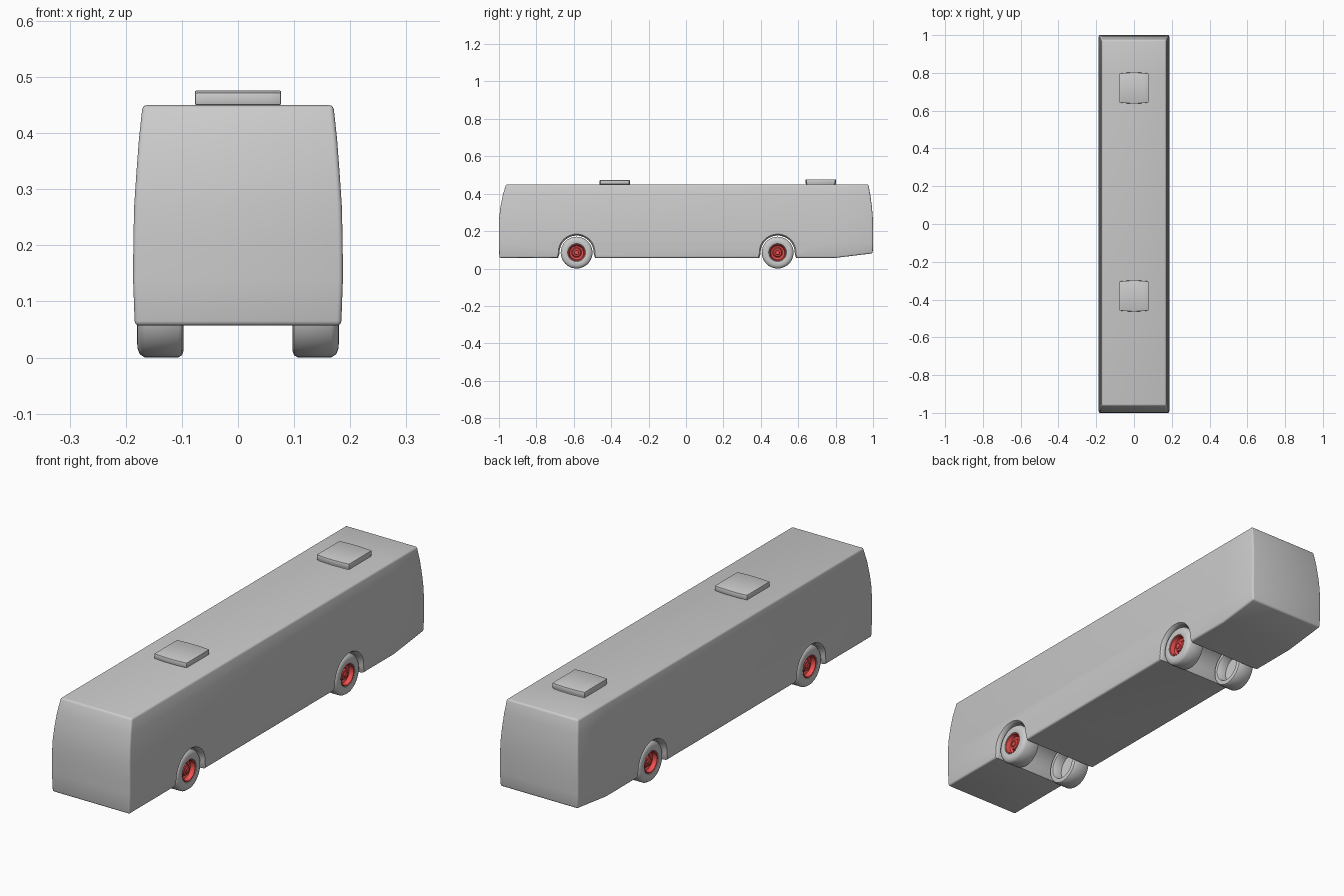
import bpy, bmesh, math

if "Cube" in bpy.data.objects:
    bpy.data.objects.remove(bpy.data.objects["Cube"])

AXLES = (-0.585, 0.49)
WHEEL_Z = 0.085

red = bpy.data.materials.new("rim_red")
red.diffuse_color = (0.85, 0.08, 0.08, 1)
red.use_nodes = True
red.node_tree.nodes["Principled BSDF"].inputs["Base Color"].default_value = red.diffuse_color


def make(name, bm, mat=None):
    bmesh.ops.recalc_face_normals(bm, faces=bm.faces)
    me = bpy.data.meshes.new(name)
    bm.to_mesh(me)
    bm.free()
    ob = bpy.data.objects.new(name, me)
    bpy.context.collection.objects.link(ob)
    if mat:
        me.materials.append(mat)
    return ob


def activate(ob):
    bpy.ops.object.select_all(action='DESELECT')
    ob.select_set(True)
    bpy.context.view_layer.objects.active = ob


def smooth(ob, angle=35):
    activate(ob)
    bpy.ops.object.shade_smooth_by_angle(angle=math.radians(angle))


def loft(name, rings):
    """Closed skin through rings of equal length, capped at both ends."""
    bm = bmesh.new()
    vs = [[bm.verts.new(p) for p in ring] for ring in rings]
    n = len(vs[0])
    for a, b in zip(vs, vs[1:]):
        for i in range(n):
            j = (i + 1) % n
            bm.faces.new((a[i], a[j], b[j], b[i]))
    bm.faces.new(vs[0])
    bm.faces.new(vs[-1])
    return make(name, bm)


def bevel(ob, width, segments=3):
    m = ob.modifiers.new("bevel", 'BEVEL')
    m.width, m.segments = width, segments
    m.limit_method, m.angle_limit = 'ANGLE', math.radians(40)
    activate(ob)
    bpy.ops.object.modifier_apply(modifier=m.name)


def lathe(name, profile, y, side, mat=None, n=40):
    """Spin an (x, radius) profile about a wheel axle."""
    bm = bmesh.new()
    vs = [bm.verts.new((side * x, y, WHEEL_Z + r)) for x, r in profile]
    es = [bm.edges.new(p) for p in zip(vs, vs[1:])]
    bmesh.ops.spin(bm, geom=vs + es, cent=(0, y, WHEEL_Z), axis=(1, 0, 0),
                   angle=2 * math.pi, steps=n)
    bmesh.ops.remove_doubles(bm, verts=bm.verts, dist=1e-5)
    smooth(make(name, bm, mat))


# Body: horizontal sections (z, half width, front y, rear y)
levels = [(0.057, 0.184, -0.998, 0.998), (0.14, 0.187, -1, 1),
          (0.21, 0.1865, -1, 1), (0.27, 0.185, -0.999, 0.999),
          (0.33, 0.181, -0.992, 0.994), (0.39, 0.1765, -0.98, 0.986),
          (0.45, 0.17, -0.962, 0.975)]
rings = []
for k, (z, w, f, r) in enumerate(levels):
    zr = 0.081 if k == 0 else z
    rings.append([(-w, f, z), (w, f, z), (w, 0.8, z),
                  (w, r, zr), (-w, r, zr), (-w, 0.8, z)])
body = loft("bus_body", rings)
# split the lower face along the rear ramp crease
bm = bmesh.new()
bm.from_mesh(body.data)
crease = [v for v in bm.verts if abs(v.co.y - 0.8) < 1e-4 and v.co.z < 0.06]
bmesh.ops.connect_verts(bm, verts=crease)
bm.to_mesh(body.data)
bm.free()
bevel(body, 0.008)

# Wheel arches: full-width channels with a flared outer lip
for y in AXLES:
    rings = []
    for x, s in ((-0.25, 1.1), (-0.188, 1.1), (-0.18, 1.03), (-0.168, 1),
                 (0.168, 1), (0.18, 1.03), (0.188, 1.1), (0.25, 1.1)):
        pts = [(0.1, -0.08), (0.099, -0.03), (0.093, -0.012)]
        pts += [(0.091 * math.cos(math.pi * i / 28), 0.091 * math.sin(math.pi * i / 28))
                for i in range(29)]
        pts += [(-0.093, -0.012), (-0.099, -0.03), (-0.1, -0.08)]
        k = s if s > 1 else 1.0
        rings.append([(x, y + a * k, WHEEL_Z + (b * k if b > 0 else b)) for a, b in pts])
    cutter = loft("arch_cutter", rings)
    cutter.hide_render = True
    m = body.modifiers.new("arch", 'BOOLEAN')
    m.operation, m.object, m.solver = 'DIFFERENCE', cutter, 'EXACT'
    activate(body)
    bpy.ops.object.modifier_apply(modifier=m.name)
    bpy.data.objects.remove(cutter)
smooth(body)

# Wheels: hollow-backed tyre and dished red rim
tyre = [(0.172, 0.045), (0.178, 0.048), (0.18, 0.056), (0.179, 0.069),
        (0.175, 0.079), (0.166, 0.085), (0.107, 0.085), (0.1, 0.081),
        (0.097, 0.073), (0.098, 0.063), (0.102, 0.06), (0.14, 0.058), (0.146, 0)]
rim = [(0.172, 0.046), (0.177, 0.046), (0.176, 0.042), (0.158, 0.037),
       (0.154, 0.027), (0.156, 0.023), (0.166, 0.021), (0.167, 0.013),
       (0.171, 0.011), (0.171, 0)]
for y, end in zip(AXLES, ("front", "rear")):
    for side, hand in ((1, "right"), (-1, "left")):
        lathe(f"{end}_{hand}_tyre", tyre, y, side)
        lathe(f"{end}_{hand}_rim", rim, y, side, red)


# Roof hatches: low collar with a slightly larger, bowed lid
def slab(name, y, half, bow, z0, z1):
    pts = []
    n = 8
    for sgn in (-1, 1):
        for i in range(n + 1):
            t = -1 + 2 * i / n
            pts.append((-sgn * t * half, sgn * (half + bow * (1 - t * t))))
    ob = loft(name, [[(x, y + v, z) for x, v in pts] for z in (z0, z1)])
    bevel(ob, 0.003, 2)
    smooth(ob)


for y, top, end in ((-0.381, 0.472, "front"), (0.72, 0.476, "rear")):
    slab(f"{end}_hatch_collar", y, 0.074, 0.004, 0.44, top - 0.006)
    slab(f"{end}_hatch_lid", y, 0.077, 0.005, top - 0.022, top)
